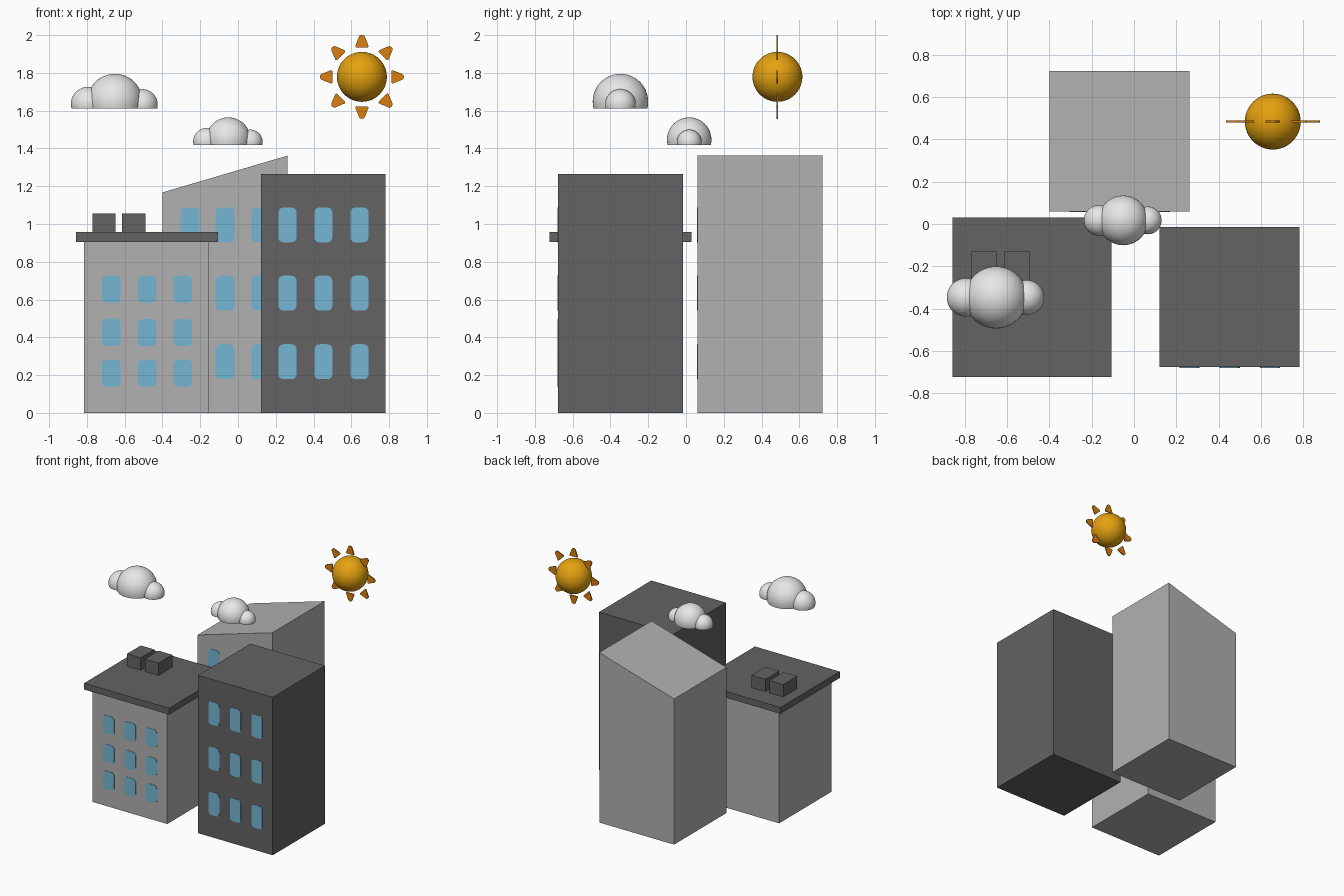
import bpy, bmesh, math
from mathutils import Vector

if "Cube" in bpy.data.objects:
    bpy.data.objects.remove(bpy.data.objects["Cube"])


def material(name, rgb):
    m = bpy.data.materials.new(name)
    m.diffuse_color = (*rgb, 1)
    m.use_nodes = True
    m.node_tree.nodes["Principled BSDF"].inputs["Base Color"].default_value = m.diffuse_color
    return m


LIGHT = material("light grey", (0.44, 0.44, 0.44))
DARK = material("dark grey", (0.125, 0.125, 0.125))
GLASS = material("window blue", (0.18, 0.47, 0.66))
WHITE = material("cloud white", (0.8, 0.8, 0.8))
GOLD = material("sun gold", (0.78, 0.36, 0.005))
ORANGE = material("ray orange", (0.69, 0.21, 0.005))


def finish(name, bm, mat, smooth=False):
    bmesh.ops.recalc_face_normals(bm, faces=bm.faces)
    mesh = bpy.data.meshes.new(name)
    bm.to_mesh(mesh)
    bm.free()
    mesh.materials.append(mat)
    ob = bpy.data.objects.new(name, mesh)
    bpy.context.collection.objects.link(ob)
    if smooth:
        bpy.ops.object.select_all(action='DESELECT')
        ob.select_set(True)
        bpy.context.view_layer.objects.active = ob
        bpy.ops.object.shade_smooth_by_angle(angle=math.radians(35))
    return ob


def add_prism(bm, outline, y0, y1):
    """Extrude an (x, z) outline from y0 to y1."""
    face = bm.faces.new([bm.verts.new((x, y0, z)) for x, z in outline])
    ext = bmesh.ops.extrude_face_region(bm, geom=[face])
    moved = [v for v in ext["geom"] if isinstance(v, bmesh.types.BMVert)]
    bmesh.ops.translate(bm, verts=moved, vec=(0, y1 - y0, 0))


def prism(name, outline, y0, y1, mat):
    bm = bmesh.new()
    add_prism(bm, outline, y0, y1)
    return finish(name, bm, mat)


def box(name, x0, x1, y0, y1, z0, z1, mat):
    return prism(name, [(x0, z0), (x1, z0), (x1, z1), (x0, z1)], y0, y1, mat)


def rounded(points, r, steps=4):
    """Round the corners of a convex outline with quadratic curves."""
    out = []
    for i, p in enumerate(points):
        p = Vector(p)
        a = p + (Vector(points[i - 1]) - p).normalized() * r
        b = p + (Vector(points[(i + 1) % len(points)]) - p).normalized() * r
        for k in range(steps + 1):
            t = k / steps
            out.append(tuple(a * (1 - t) ** 2 + p * 2 * t * (1 - t) + b * t * t))
    return out


def windows(name, columns, rows, w, h, wall_y):
    bm = bmesh.new()
    for x in columns:
        for z in rows:
            corners = [(x - w / 2, z - h / 2), (x + w / 2, z - h / 2),
                       (x + w / 2, z + h / 2), (x - w / 2, z + h / 2)]
            add_prism(bm, rounded(corners, 0.03), wall_y - 0.003, wall_y + 0.002)
    return finish(name, bm, GLASS)


# Left building with overhanging roof slab and rooftop units
box("left_building", -0.815, -0.153, -0.677, -0.015, 0, 0.906, LIGHT)
box("left_roof_slab", -0.858, -0.106, -0.722, 0.03, 0.906, 0.957, DARK)
for i, x in enumerate((-0.771, -0.613)):
    box(f"roof_unit_{i + 1}", x, x + 0.122, -0.304, -0.13, 0.957, 1.056, DARK)
windows("left_windows", (-0.671, -0.481, -0.293), (0.655, 0.425, 0.21), 0.1, 0.144, -0.677)

# Right building with flat top
box("right_building", 0.121, 0.782, -0.677, -0.015, 0, 1.265, DARK)
tall_rows = (0.995, 0.634, 0.271)
windows("right_windows", (0.262, 0.452, 0.643), tall_rows, 0.096, 0.185, -0.677)

# Back building with sloping top
prism("back_building", [(-0.4, 0), (0.263, 0), (0.263, 1.362), (-0.4, 1.167)],
      0.06, 0.722, LIGHT)
windows("back_windows", (-0.254, -0.068, 0.121), tall_rows, 0.1, 0.185, 0.06)


# Clouds: three spheres cut off flat at the bottom
def cloud(name, x, y, z, s):
    puffs = (("middle", 0, 0.036, 0.147), ("left", -0.142, 0.023, 0.091),
             ("right", 0.145, 0.02, 0.082))
    for part, dx, dz, r in puffs:
        bm = bmesh.new()
        bmesh.ops.create_uvsphere(bm, u_segments=40, v_segments=24, radius=r * s)
        bmesh.ops.translate(bm, verts=bm.verts, vec=(x + dx * s, y, z + dz * s))
        cut = bmesh.ops.bisect_plane(bm, geom=bm.verts[:] + bm.edges[:] + bm.faces[:],
                                     plane_co=(0, 0, z), plane_no=(0, 0, 1), clear_inner=True)
        rim = [e for e in cut["geom_cut"] if isinstance(e, bmesh.types.BMEdge)]
        bmesh.ops.contextual_create(bm, geom=rim)
        finish(f"{name}_{part}", bm, WHITE, True)


cloud("large_cloud", -0.652, -0.347, 1.612, 1.0)
cloud("small_cloud", -0.051, 0.017, 1.418, 0.8)

# Sun ball and eight flat rays
SX, SY, SZ = 0.656, 0.484, 1.779
bm = bmesh.new()
bmesh.ops.create_uvsphere(bm, u_segments=48, v_segments=32, radius=0.132)
bmesh.ops.translate(bm, verts=bm.verts, vec=(SX, SY, SZ))
finish("sun", bm, GOLD, True)

bm = bmesh.new()
ray = rounded([(-0.038, 0.156), (0.038, 0.156), (0.012, 0.222), (-0.012, 0.222)], 0.012)
for i in range(8):
    c, s = math.cos(i * math.pi / 4), math.sin(i * math.pi / 4)
    add_prism(bm, [(SX + x * c - z * s, SZ + x * s + z * c) for x, z in ray],
              SY - 0.004, SY + 0.004)
finish("sun_rays", bm, ORANGE)
